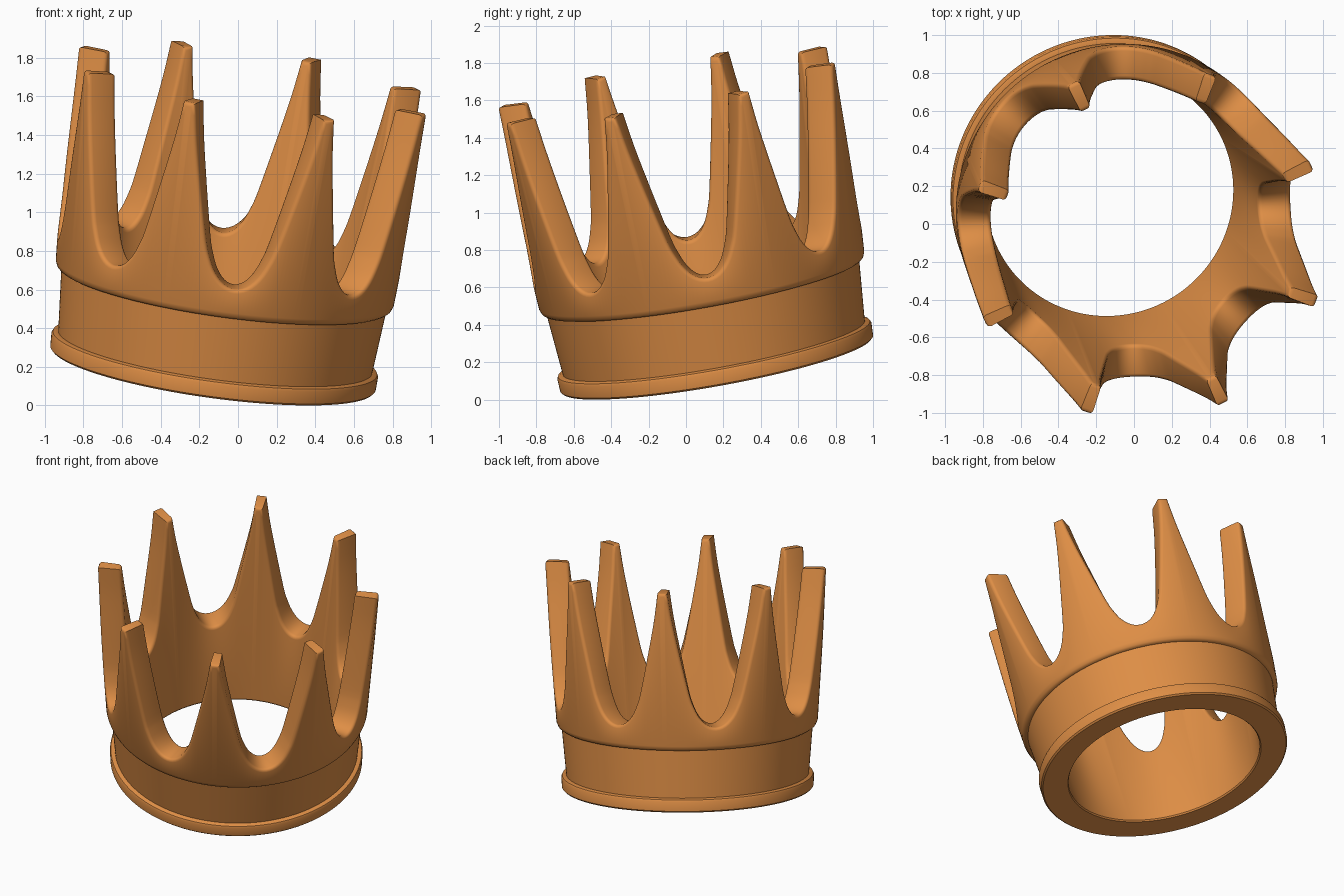
import bpy, bmesh, math
from mathutils import Vector, Matrix

if "Cube" in bpy.data.objects:
    bpy.data.objects.remove(bpy.data.objects["Cube"])

POINTS = 8
FIRST = math.radians(25.4)            # direction of the first spike
STEP = 2 * math.pi / POINTS
FILLET = 0.022
R_ARC = 0.9                           # radius used to unroll the rim


def r_out(h):
    return 0.88 + 0.073 * (h - 0.435)


def r_in(h):
    return 0.66 + 0.0915 * h


def smooth_path(pts, n):
    """Catmull-Rom curve through the points."""
    p = [Vector(q) for q in pts]
    p = [2 * p[0] - p[1]] + p + [Vector((2 * p[-1].x - p[-2].x, p[-2].y))]
    out = []
    for a, b, c, d in zip(p, p[1:], p[2:], p[3:]):
        for k in range(n):
            t = k / n
            out.append(0.5 * (2 * b + (c - a) * t + (2 * a - 5 * b + 4 * c - d) * t * t
                              + (3 * b - a - 3 * c + d) * t ** 3))
    return out + [p[-2]]


# half spike outline: fraction of the half spacing, height
half = smooth_path([(0.09, 1.535), (0.17, 1.34), (0.30, 1.11), (0.48, 0.83), (0.57, 0.735),
                    (0.68, 0.66), (0.83, 0.608), (1.0, 0.59)], 3)
spike = [Vector((-q.x, q.y)) for q in reversed(half)] + half[:-1]
rim = [Vector(((i + q.x / 2) * STEP * R_ARC, q.y)) for i in range(POINTS) for q in spike]
n = len(rim)
full = Vector((2 * math.pi * R_ARC, 0))


def inward(i):
    """Mitred normal pointing into the material."""
    a = rim[i - 1] - (full if i == 0 else Vector((0, 0)))
    b = rim[(i + 1) % n] + (full if i == n - 1 else Vector((0, 0)))
    d0, d1 = (rim[i] - a).normalized(), (b - rim[i]).normalized()
    n0, n1 = Vector((d0.y, -d0.x)), Vector((d1.y, -d1.x))
    m = (n0 + n1).normalized()
    return m / max(0.5, m.dot(n0))


# lower wall profile (radius, height): inside bottom, base lip, band, step
base = [(0.668, 0.0), (0.84, 0.0), (0.85, 0.01), (0.853, 0.075), (0.847, 0.088), (0.835, 0.093),
        (0.82, 0.095), (0.849, 0.43), (0.862, 0.432), (0.874, 0.442), (0.883, 0.465)]

bm = bmesh.new()
columns = []
for i, p in enumerate(rim):
    nrm = inward(i) * FILLET
    arc = [(1 - math.sin(a), 1 - math.cos(a)) for a in (0, math.pi / 6, math.pi / 3, math.pi / 2)]
    low = p + nrm
    col = [(r, low.x, h) for r, h in base]
    for depth, inset in arc:                       # outer rounded edge
        q = p + nrm * depth
        col.append((r_out(q.y) - inset * FILLET, q.x, q.y))
    for depth, inset in reversed(arc):             # inner rounded edge
        q = p + nrm * depth
        col.append((r_in(q.y) + inset * FILLET, q.x, q.y))
    col.append((r_in(0.01), low.x, 0.01))
    verts = []
    for r, s, h in col:
        ang = FIRST + s / R_ARC
        verts.append(bm.verts.new((r * math.cos(ang), r * math.sin(ang), h)))
    columns.append(verts)

for i in range(n):
    a, b = columns[i], columns[(i + 1) % n]
    for k in range(len(a)):
        m = (k + 1) % len(a)
        bm.faces.new((a[k], b[k], b[m], a[m]))
bmesh.ops.recalc_face_normals(bm, faces=bm.faces)

# lean the whole crown towards the front right
axis = Vector((0.138, -0.18, 1)).normalized()
tilt = Vector((0, 0, 1)).rotation_difference(axis).to_matrix().to_4x4()
bm.transform(tilt)
lo = [min(v.co[k] for v in bm.verts) for k in range(3)]
hi = [max(v.co[k] for v in bm.verts) for k in range(3)]
bm.transform(Matrix.Translation((-(lo[0] + hi[0]) / 2, -(lo[1] + hi[1]) / 2, -lo[2])))

mesh = bpy.data.meshes.new("crown")
bm.to_mesh(mesh)
bm.free()
crown = bpy.data.objects.new("crown", mesh)
bpy.context.collection.objects.link(crown)
mat = bpy.data.materials.new("warm_gold")
mat.diffuse_color = (0.73, 0.27, 0.06, 1)
mat.use_nodes = True
mat.node_tree.nodes["Principled BSDF"].inputs["Base Color"].default_value = mat.diffuse_color
mesh.materials.append(mat)

bpy.context.view_layer.objects.active = crown
crown.select_set(True)
bpy.ops.object.shade_smooth_by_angle(angle=math.radians(35))
